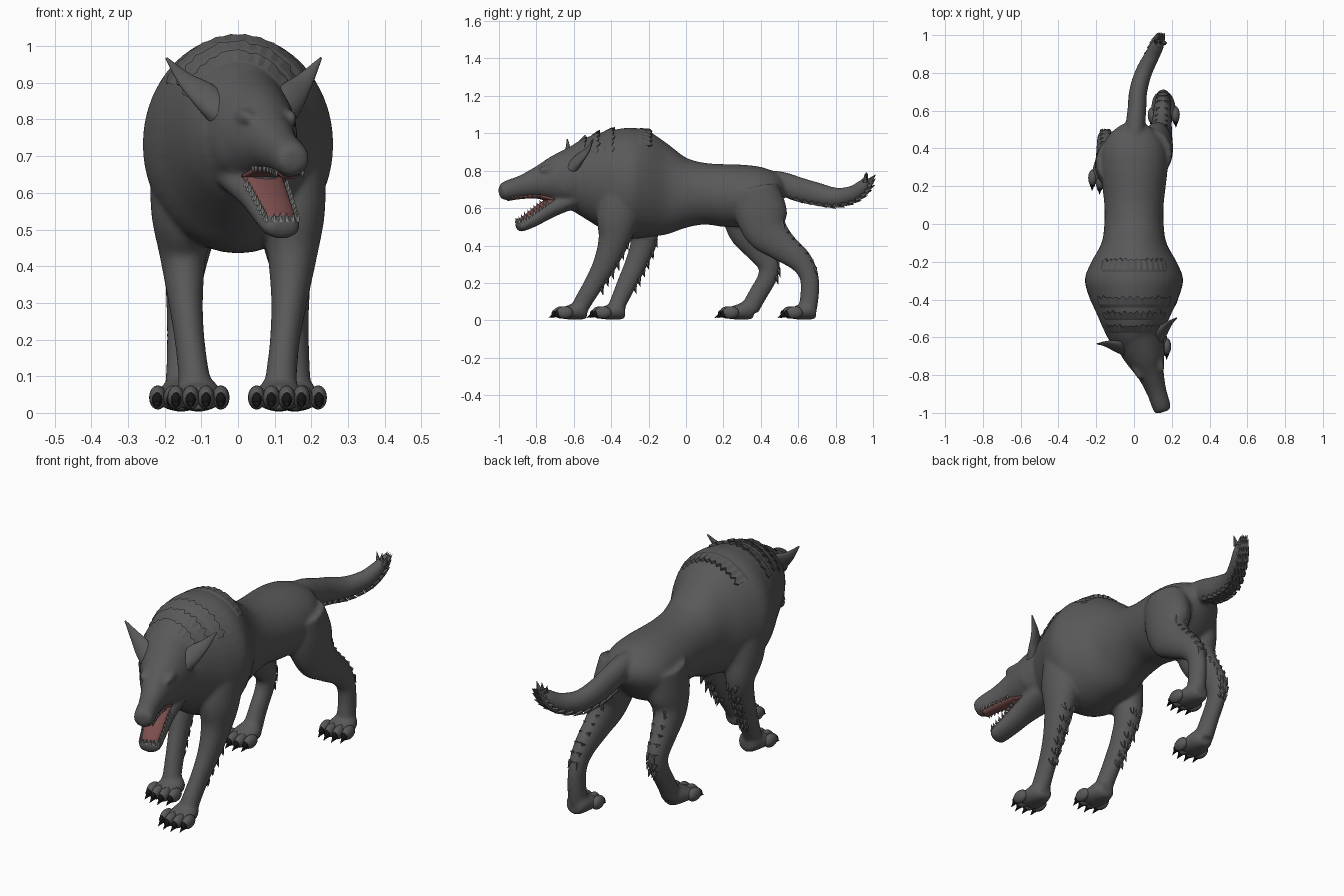
import bpy, bmesh, math, random
from mathutils import Vector, Matrix

if "Cube" in bpy.data.objects:
    bpy.data.objects.remove(bpy.data.objects["Cube"])

random.seed(4)
X, Y, Z = Vector((1, 0, 0)), Vector((0, 1, 0)), Vector((0, 0, 1))
I4 = Matrix.Identity(4)


def material(name, rgb):
    m = bpy.data.materials.new(name)
    m.diffuse_color = (*rgb, 1)
    m.use_nodes = True
    m.node_tree.nodes["Principled BSDF"].inputs["Base Color"].default_value = m.diffuse_color
    return m


FUR = material("grey_fur", (0.1, 0.1, 0.1))
RED = material("mouth_red", (0.2, 0.075, 0.075))
BLACK = material("claw_black", (0.008, 0.008, 0.008))
TOOTH = material("tooth_grey", (0.25, 0.25, 0.24))


def spline(pts, k):
    """Catmull-Rom through tuples of any length."""
    out = []
    for i in range(len(pts) - 1):
        p0, p1, p2, p3 = (pts[max(i - 1, 0)], pts[i], pts[i + 1], pts[min(i + 2, len(pts) - 1)])
        for s in range(k):
            t = s / k
            out.append(tuple(0.5 * (2 * b + (c - a) * t + (2 * a - 5 * b + 4 * c - d) * t * t
                             + (3 * b - a - 3 * c + d) * t ** 3) for a, b, c, d in zip(p0, p1, p2, p3)))
    return out + [tuple(pts[-1])]


def loft(bm, pts, side=X, axis=None, M=I4, n=24, k=5):
    """Closed tube of elliptical rings (x, y, z, side radius, other radius); returns ring frames."""
    P = spline(pts, k)
    frames, rings = [], []
    for i, p in enumerate(P):
        a, b = Vector(P[max(i - 1, 0)][:3]), Vector(P[min(i + 1, len(P) - 1)][:3])
        t = axis or (b - a).normalized()
        u = (side - t * side.dot(t)).normalized()
        v = t.cross(u)
        c = Vector(p[:3])
        frames.append((c, u, v, t, p[3], p[4]))
        rings.append([bm.verts.new(M @ (c + u * p[3] * math.cos(q) + v * p[4] * math.sin(q)))
                      for q in (2 * math.pi * j / n for j in range(n))])
    for r, s in zip(rings, rings[1:]):
        for j in range(n):
            bm.faces.new((r[j], r[(j + 1) % n], s[(j + 1) % n], s[j]))
    bm.faces.new(rings[0])
    bm.faces.new(rings[-1])
    return frames


def spike(bm, base, direction, length, r, n=5):
    rot = Vector(direction).to_track_quat('Z', 'Y').to_matrix().to_4x4()
    mat = Matrix.Translation(base) @ rot @ Matrix.Translation((0, 0, length / 2))
    bmesh.ops.create_cone(bm, cap_ends=True, segments=n, radius1=r, radius2=0, depth=length, matrix=mat)


def ball(bm, M, centre, radii):
    bmesh.ops.create_uvsphere(bm, u_segments=16, v_segments=10, radius=1,
                              matrix=M @ Matrix.Translation(centre) @ Matrix.Diagonal((*radii, 1)))


def finish(bm, name, mat, smooth=True):
    bmesh.ops.recalc_face_normals(bm, faces=bm.faces)
    me = bpy.data.meshes.new(name)
    bm.to_mesh(me)
    bm.free()
    for p in me.polygons:
        p.use_smooth = smooth
    me.materials.append(mat)
    ob = bpy.data.objects.new(name, me)
    bpy.context.collection.objects.link(ob)
    return ob


def sections(rows):
    """(y, top z, bottom z, half width) rows to loft points."""
    return [(0, y, (t + b) / 2, w, (t - b) / 2) for y, t, b, w in rows]


body, tufts, claws, toes = (bmesh.new() for _ in range(4))

# Torso
TORSO = sections([(-.66, .89, .64, .1), (-.61, .935, .59, .135), (-.55, .97, .55, .165), (-.47, 1, .5, .2),
                  (-.38, 1.02, .445, .24), (-.29, 1.03, .435, .26), (-.2, 1.01, .445, .225), (-.1, .945, .46, .172),
                  (0, .87, .495, .157), (.1, .842, .512, .157), (.2, .835, .5, .168), (.3, .832, .5, .178),
                  (.4, .82, .53, .17), (.48, .79, .6, .125), (.53, .75, .66, .06)])
torso = loft(body, TORSO, axis=Y, n=40)

# Legs: path from shoulder or hip to ankle, with side and depth radii
LEGS = [
    [(.135, -.34, .7, .105, .12), (.15, -.365, .55, .088, .115), (.148, -.385, .43, .068, .085),
     (.14, -.43, .31, .05, .065), (.128, -.49, .2, .041, .053), (.118, -.55, .1, .043, .048),
     (.115, -.575, .05, .05, .045)],
    [(-.135, -.28, .7, .105, .12), (-.15, -.255, .55, .088, .105), (-.15, -.225, .43, .064, .074),
     (-.143, -.265, .31, .048, .06), (-.132, -.315, .2, .041, .053), (-.12, -.36, .1, .043, .046),
     (-.115, -.38, .05, .05, .045)],
    [(.1, .37, .7, .1, .125), (.12, .4, .58, .088, .14), (.135, .43, .48, .07, .118),
     (.145, .51, .4, .056, .085), (.15, .605, .325, .046, .065), (.153, .655, .245, .04, .052),
     (.155, .662, .15, .04, .05), (.155, .65, .06, .045, .05)],
    [(-.1, .33, .7, .1, .125), (-.12, .315, .58, .088, .125), (-.135, .325, .48, .07, .1),
     (-.145, .385, .39, .055, .078), (-.15, .44, .305, .046, .062), (-.153, .435, .23, .041, .052),
     (-.155, .385, .14, .04, .05), (-.155, .34, .06, .045, .05)],
]
PAWS = [(.112, -.56, 0), (-.108, -.355, 0), (.153, .665, 3), (-.153, .33, -3)]
for leg, (px, py, yaw) in zip(LEGS, PAWS):
    frames = loft(body, leg)
    # Fur along the back of the leg, longest at elbow and hock
    for c, u, v, t, a, b in frames[10:-10:2]:
        back = v if v.y > 0 else -v
        for s in (-.4, 0, .4):
            spike(tufts, c + back * b * .82 + u * a * s, back * .3 - Z + u * random.uniform(-.25, .25),
                  random.uniform(.035, .05), .014)
    # Paw with four toes and claws
    M = Matrix.Translation((px, py, 0)) @ Matrix.Rotation(math.radians(yaw), 4, 'Z')
    loft(body, [(0, .03, .042, .035, .03), (0, 0, .053, .055, .05), (0, -.06, .044, .068, .04),
                (0, -.105, .038, .068, .03)], axis=Y, M=M)
    for k, dx in enumerate((-.061, -.021, .021, .061)):
        dy = -.105 if k in (1, 2) else -.088
        ball(toes, M, (dx, dy, .042), (.024, .045, .033))
        # Claw: a flattened black knuckle drawn out into a point
        ball(claws, M, (dx, dy - .036, .036), (.014, .018, .02))
        spike(claws, M @ Vector((dx, dy - .03, .034)), M.to_3x3() @ Vector((0, -1, -.5)), .047, .015, 8)

# Tail with fur underneath and at the tip
tail = loft(body, [(0, .36, .745, .055, .06), (.005, .5, .735, .052, .062), (.015, .6, .7, .05, .066),
                   (.022, .7, .675, .048, .062), (.05, .8, .657, .045, .053), (.095, .89, .675, .04, .045),
                   (.125, .945, .715, .034, .038), (.14, .968, .755, .022, .022)])
for c, u, v, t, a, b in tail[10::2]:
    low = v if v.z < 0 else -v
    for s in (-.6, -.2, .2, .6):
        spike(tufts, c + low * b * .75 + u * a * s, t + low * .3, .05, .016)
for s in (-1, 0, 1):
    spike(tufts, Vector((.14 + s * .016, .958, .74)), (s * .4, .15 - s * .15, 1), .055, .016)

# Head, turned toward +x
HEAD = Matrix.Translation((.02, -.58, 0)) @ Matrix.Rotation(math.radians(18), 4, 'Z')
UPPER = [(-.437, .715, .675, .03), (-.425, .735, .65, .045), (-.39, .752, .642, .05), (-.32, .777, .652, .053),
         (-.23, .825, .655, .07), (-.15, .875, .635, .1), (-.07, .915, .6, .124), (.01, .95, .57, .138),
         (.09, .96, .55, .14)]
LOWER = [(-.342, .53, .5, .03), (-.32, .542, .474, .054), (-.24, .6, .5, .062), (-.16, .655, .54, .072),
         (-.08, .69, .575, .09), (0, .72, .6, .1)]
loft(body, sections(UPPER), axis=Y, M=HEAD)
loft(body, sections(LOWER), axis=Y, M=HEAD)
for s in (-1, 1):
    # Brow ridge and cheek
    ball(body, HEAD, (s * .062, -.16, .805), (.024, .08, .026))
    ball(body, HEAD, (s * .075, -.06, .74), (.045, .1, .09))

# Ears
ears = bmesh.new()
for s in (-1, 1):
    loft(ears, [(s * .08, -.06, .81, .042, .04), (s * .122, -.03, .862, .042, .022),
                (s * .172, 0, .908, .024, .012), (s * .222, .015, .968, .003, .003)],
         side=Vector((s * .75, -.25, -.65)), M=HEAD)
finish(ears, "ears", FUR)

# Mouth lining
tongue = bmesh.new()
loft(tongue, sections([(y + .016, t + .016, t - .03, w * .8) for y, t, b, w in LOWER[:4]]), axis=Y, M=HEAD)
finish(tongue, "tongue", RED)
palate = bmesh.new()
loft(palate, sections([(y, b + .025, b - .004, w * .6) for y, t, b, w in UPPER[2:6]]), axis=Y, M=HEAD)
finish(palate, "palate", RED)

# Teeth along both jaws
teeth = bmesh.new()
R3 = HEAD.to_3x3()
for s in (-1, 1):
    for y, t, b, w in spline(LOWER[1:4], 5)[:-2]:
        spike(teeth, HEAD @ Vector((s * w * .84, y, t - .02)), R3 @ Vector((0, -.3, 1)), .028, .009)
    for y, t, b, w in spline(UPPER[2:5], 4):
        spike(teeth, HEAD @ Vector((s * w * .75, y, b + .018)), R3 @ Vector((0, 0, -1)), .02, .007)
for dx in (-.027, -.009, .009, .027):
    spike(teeth, HEAD @ Vector((dx, -.334, .522)), R3 @ Vector((0, -.2, 1)), .026, .009)
finish(teeth, "teeth", TOOTH, False)

# Mane: jagged overlapping collars across the shoulders
mane = bmesh.new()


def surface(y, q, lift):
    c, u, v, t, a, b = min(torso, key=lambda f: abs(f[0].y - y))
    return Vector(((a + lift) * math.sin(q), y, c.z + (b + lift) * math.cos(q)))


for y0, length, spread in ((-.6, .06, 60), (-.53, .06, 55), (-.46, .07, 55), (-.29, .1, 45)):
    rows = []
    for j in range(25):
        q = math.radians(spread) * (j / 12 - 1)
        y1 = y0 + length + (.008 if j % 2 else -.006) + random.uniform(-.005, .005)
        rise = .012 * math.cos(q * 1.2) + .002
        rows.append([mane.verts.new(p) for p in (surface(y0, q, -.01), surface(y0 + length * .5, q, .005),
                                                 surface(y1, q, rise), surface(y1 - .005, q, -.015))])
    for r, s in zip(rows, rows[1:]):
        for k in range(3):
            mane.faces.new((r[k], s[k], s[k + 1], r[k + 1]))
finish(mane, "mane_layers", FUR, False)

finish(tufts, "fur_tufts", FUR, False)
finish(claws, "claws", BLACK)
finish(toes, "toes", FUR)

# Fuse torso, limbs, tail and head into one smooth skin
skin = finish(body, "body", FUR)
rm = skin.modifiers.new("fuse", 'REMESH')
rm.mode = 'VOXEL'
rm.voxel_size = .009
rm.use_smooth_shade = True
sm = skin.modifiers.new("soften", 'SMOOTH')
sm.factor = .5
sm.iterations = 8
